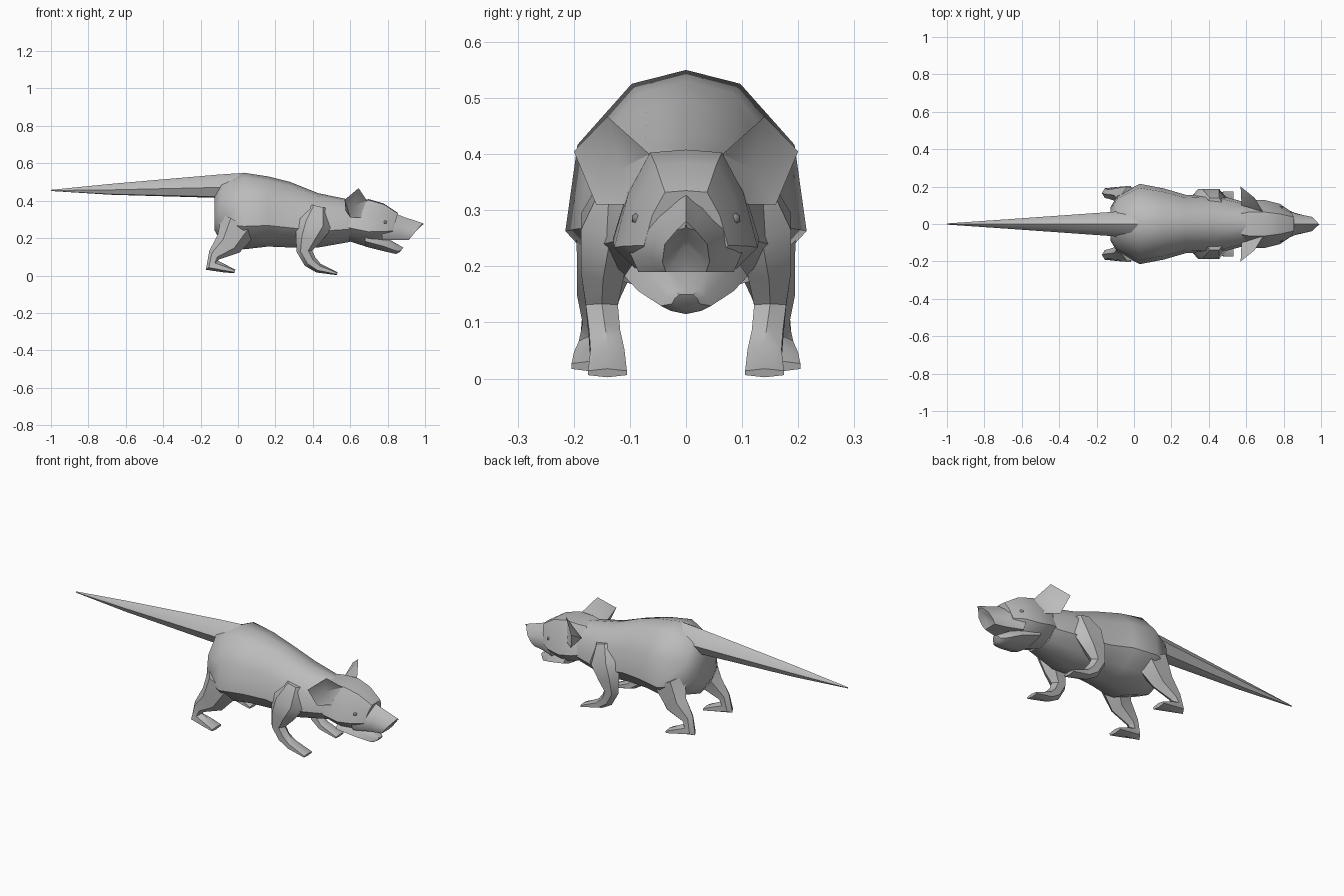
import bpy, bmesh, math
from mathutils import Vector

cube = bpy.data.objects.get("Cube")
if cube:
    bpy.data.objects.remove(cube)


def material(name, value):
    m = bpy.data.materials.new(name)
    m.use_nodes = True
    colour = (value, value, value, 1)
    m.diffuse_color = colour
    m.node_tree.nodes["Principled BSDF"].inputs["Base Color"].default_value = colour
    return m


fur = material("grey fur", 0.5)
dark = material("dark grey eye", 0.25)


def finish(name, bm, mat=fur, angle=42):
    bmesh.ops.recalc_face_normals(bm, faces=bm.faces)
    mesh = bpy.data.meshes.new(name)
    bm.to_mesh(mesh)
    bm.free()
    mesh.materials.append(mat)
    ob = bpy.data.objects.new(name, mesh)
    bpy.context.collection.objects.link(ob)
    bpy.ops.object.select_all(action='DESELECT')
    ob.select_set(True)
    bpy.context.view_layer.objects.active = ob
    bpy.ops.object.shade_smooth_by_angle(angle=math.radians(angle))
    return ob


def mirrored(half):
    # half profile runs from top centre to bottom centre
    return half + [(-u, v) for u, v in reversed(half[1:-1])]


def loft(name, profile, frames):
    # each frame is centre, width vector, height vector
    bm = bmesh.new()
    rings = [[bm.verts.new(c + w * u + h * v) for u, v in profile] for c, w, h in frames]
    n = len(profile)
    for a, b in zip(rings, rings[1:]):
        for i in range(n):
            j = (i + 1) % n
            bm.faces.new((a[i], a[j], b[j], b[i]))
    bm.faces.new(rings[0])
    bm.faces.new(rings[-1])
    return finish(name, bm)


def trunk(name, half, stations):
    # stations: x, half width, bottom z, top z, lean of the ring
    frames = [(Vector((x, 0, (lo + hi) / 2)), Vector((0, w, 0)), Vector((lean, 0, (hi - lo) / 2)))
              for x, w, lo, hi, lean in stations]
    return loft(name, mirrored(half), frames)


def leg(name, side, points):
    # points: x, y, z, thickness along the leg's plane, thickness sideways
    frames = []
    for i, (x, y, z, r, w) in enumerate(points):
        a, b = points[max(i - 1, 0)], points[min(i + 1, len(points) - 1)]
        t = Vector((b[0] - a[0], 0, b[2] - a[2])).normalized()
        frames.append((Vector((x, y * side, z)), Vector((0, w * side, 0)), Vector((-t.z, 0, t.x)) * r))
    hexagon = [(math.sin(k * math.pi / 3), math.cos(k * math.pi / 3)) for k in range(6)]
    return loft(name, hexagon, frames)


# Body, tail and head
round_half = [(0, 1), (.45, .88), (.9, .35), (1, -.4), (.65, -.8), (0, -1)]
trunk("body", round_half, [
    (-.125, .09, .24, .43, 0), (-.09, .15, .18, .5, 0), (.03, .215, .14, .55, 0),
    (.16, .19, .155, .53, 0), (.28, .155, .15, .5, 0), (.43, .16, .15, .44, 0),
    (.6, .115, .18, .405, 0)])
tail_half = [(0, 1), (.6, .6), (1, -.1), (.6, -.9), (0, -1)]
trunk("tail", tail_half, [
    (-1, .003, .452, .458, 0), (-.68, .025, .432, .49, 0),
    (-.1, .066, .415, .54, 0), (.02, .08, .41, .548, 0)])
face_half = [(0, 1), (.5, .96), (.8, .4), (1, -.35), (.6, -.75), (0, -1)]
trunk("head", face_half, [
    (.55, .1, .2, .4, 0), (.62, .13, .175, .405, 0), (.7, .128, .15, .408, 0),
    (.78, .108, .165, .385, 0), (.835, .075, .19, .335, .02)])
snout_half = [(0, 1), (.4, .65), (.9, .1), (1, -.6), (.85, -1), (0, -1)]
trunk("snout", snout_half, [
    (.77, .1, .19, .36, 0), (.87, .06, .19, .312, .02), (.95, .042, .19, .28, .037),
    (.965, .006, .235, .275, .028)])
trunk("lower_jaw", face_half, [
    (.68, .11, .155, .24, 0), (.78, .085, .13, .21, 0),
    (.855, .045, .115, .16, .01), (.875, .025, .125, .15, .01)])

for side, label in ((1, "left"), (-1, "right")):
    # Legs with feet
    leg(label + "_hind_leg", side, [
        (.01, .13, .28, .11, .075), (-.05, .155, .17, .075, .045), (-.125, .16, .11, .036, .028),
        (-.14, .165, .055, .04, .03), (-.07, .165, .037, .021, .04), (-.017, .165, .022, .01, .045)])
    leg(label + "_front_leg", side, [
        (.43, .105, .37, .05, .04), (.41, .135, .28, .095, .06), (.375, .148, .2, .07, .045),
        (.355, .15, .13, .042, .033), (.385, .145, .075, .036, .032),
        (.43, .14, .04, .026, .035), (.53, .14, .01, .008, .04)])

    # Cupped ear: rim joined to a hollow front and a bulging back
    bm = bmesh.new()
    rim = [bm.verts.new((x, y * side, z)) for x, y, z in (
        (.69, .065, .4), (.645, .14, .467), (.57, .2, .405), (.6, .16, .31), (.66, .11, .31))]
    front, back = (bm.verts.new((x, y * side, z)) for x, y, z in ((.62, .115, .375), (.575, .1, .35)))
    for a, b in zip(rim, rim[1:] + rim[:1]):
        bm.faces.new((a, b, front))
        bm.faces.new((b, a, back))
    finish(label + "_ear", bm, angle=30)

    # Eye
    bm = bmesh.new()
    bmesh.ops.create_icosphere(bm, subdivisions=1, radius=.012)
    bmesh.ops.translate(bm, verts=bm.verts, vec=(.785, .086 * side, .285))
    finish(label + "_eye", bm, dark)
